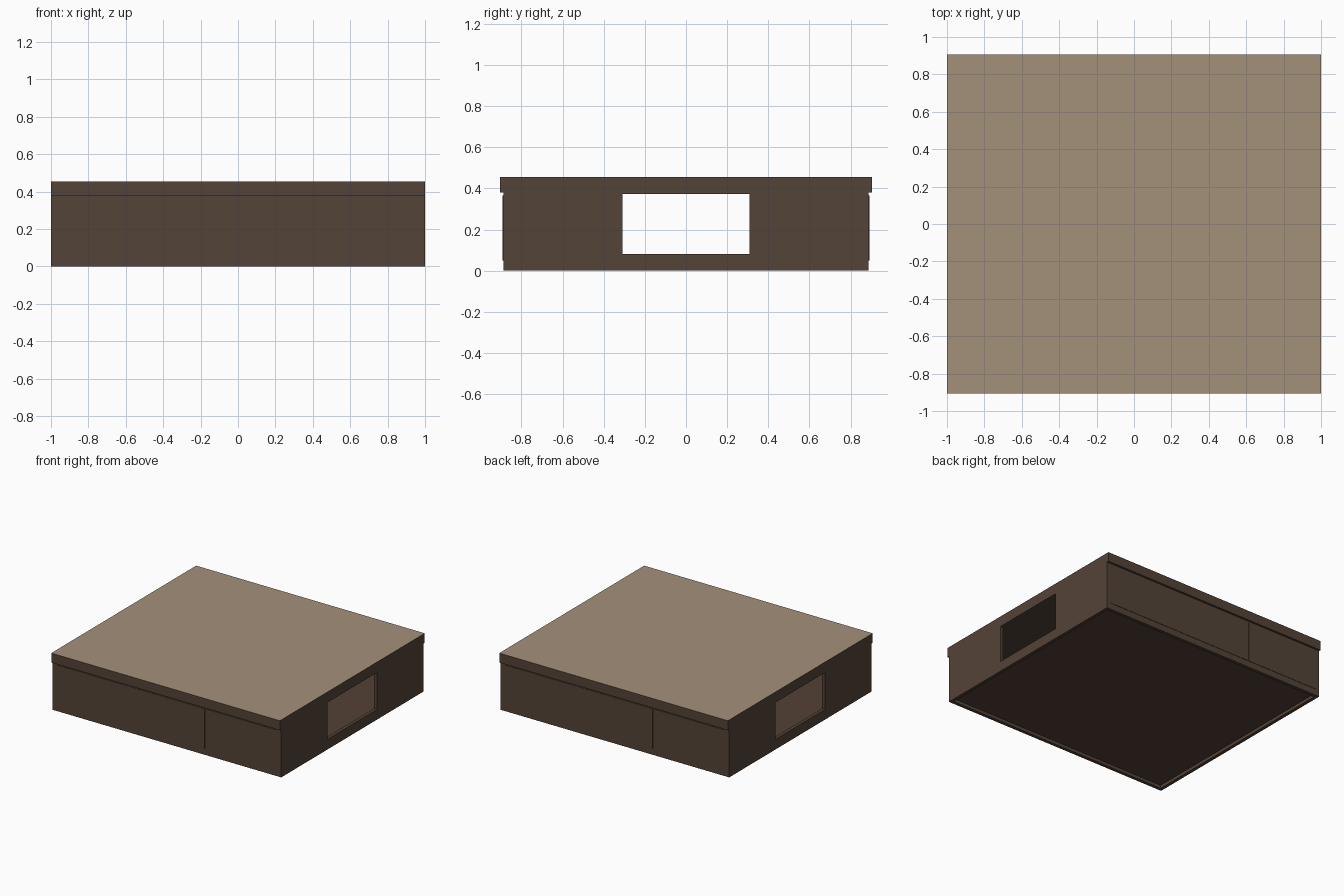
import bpy
import bmesh

old = bpy.data.objects.get("Cube")
if old:
    bpy.data.objects.remove(old, do_unlink=True)


def material(name, color):
    m = bpy.data.materials.new(name)
    m.use_nodes = True
    rgba = (*color, 1)
    m.diffuse_color = rgba
    bsdf = next(n for n in m.node_tree.nodes if n.type == "BSDF_PRINCIPLED")
    bsdf.inputs["Base Color"].default_value = rgba
    bsdf.inputs["Roughness"].default_value = 0.8
    return m


DARK = material("dark brown wood", (0.088, 0.056, 0.038))
TAN = material("light tan top", (0.37, 0.28, 0.195))
INNER = material("reddish brown interior", (0.086, 0.051, 0.037))


def finish(name, bm, *mats):
    bmesh.ops.recalc_face_normals(bm, faces=bm.faces)
    mesh = bpy.data.meshes.new(name)
    bm.to_mesh(mesh)
    bm.free()
    for m in mats:
        mesh.materials.append(m)
    obj = bpy.data.objects.new(name, mesh)
    bpy.context.collection.objects.link(obj)
    return obj


def box(name, xs, ys, zs, *mats):
    bm = bmesh.new()
    bmesh.ops.create_cube(bm, size=1)
    for v in bm.verts:
        for i, (a, b) in enumerate((xs, ys, zs)):
            v.co[i] = a if v.co[i] < 0 else b
    return finish(name, bm, *mats)


def side_panel(name, x0, x1, outer, hole, mat):
    """Flat panel across x with a rectangular opening; rects are (y0, y1, z0, z1)."""
    bm = bmesh.new()

    def loop(x, r):
        y0, y1, z0, z1 = r
        return [bm.verts.new((x, y, z)) for y, z in ((y0, z0), (y1, z0), (y1, z1), (y0, z1))]

    rings = [loop(x0, outer), loop(x1, outer), loop(x1, hole), loop(x0, hole)]
    for a, b in zip(rings, rings[1:] + rings[:1]):
        for i in range(4):
            j = (i + 1) % 4
            bm.faces.new((a[i], a[j], b[j], b[i]))
    return finish(name, bm, mat)


W, D = 1.0, 0.888       # half width and half depth of the body
LID_D = 0.905           # half depth of the overhanging lid
LID_Z, TOP_Z = 0.38, 0.455
T = 0.026               # board thickness

# Overhanging lid, light only on its upper face
lid = box("lid", (-W, W), (-LID_D, LID_D), (LID_Z, TOP_Z), DARK, TAN)
for p in lid.data.polygons:
    p.material_index = int(p.normal.z > 0.5)

# End panels with the see-through openings
for label, s in (("left", 1), ("right", -1)):
    side_panel(label + "_end_panel", s * W, s * (W - T),
               (-D, D, 0, LID_Z), (-0.308, 0.308, 0.08, 0.372), DARK)

# Raised floor and the ceiling board inside
box("floor_board", (T - W, W - T), (T - D, D - T), (0.025, 0.072), INNER)
box("ceiling_board", (T - W, W - T), (T - D, D - T), (0.373, LID_Z), DARK)

# Long walls, each with four flush doors separated by thin gaps
GAP = 0.002
door_edges = (-0.965, -0.333, 0, 0.333, 0.965)
for label, s in (("front", -1), ("back", 1)):
    box(label + "_wall", (T - W, W - T), sorted((s * D, s * (D - T))), (0, LID_Z), DARK)
    for n, (a, b) in enumerate(zip(door_edges, door_edges[1:]), 1):
        box(f"{label}_door_{n}", (a + GAP, b - GAP),
            sorted((s * (D - 0.004), s * (D + 0.003))), (0.05, 0.365), DARK)
